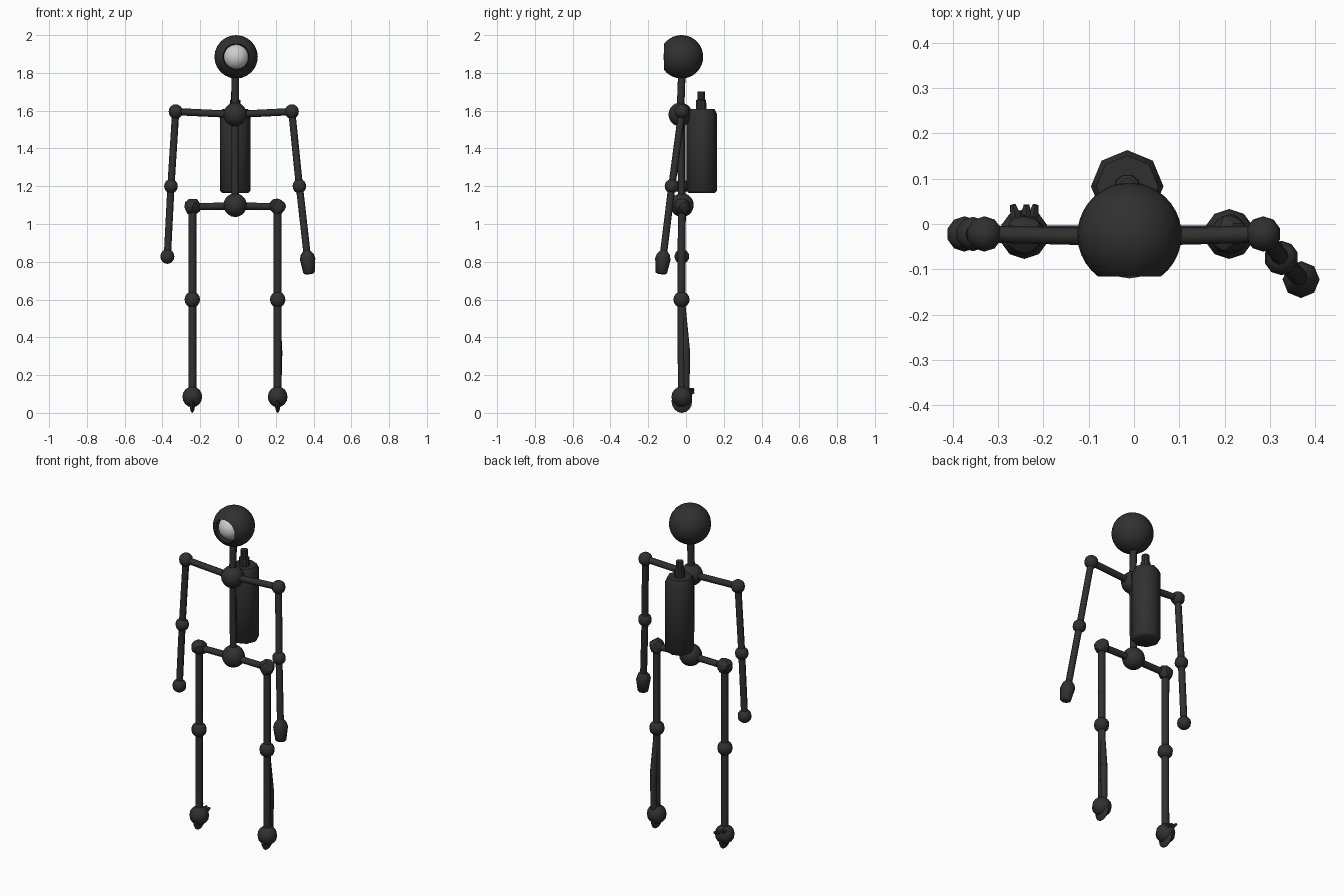
import bpy, math, random
from math import radians
from mathutils import Vector

random.seed(4)
old = bpy.data.objects.get("Cube")
if old:
    bpy.data.objects.remove(old)


def material(name, value):
    m = bpy.data.materials.new(name)
    m.use_nodes = True
    col = (value, value, value, 1)
    m.diffuse_color = col
    m.node_tree.nodes["Principled BSDF"].inputs["Base Color"].default_value = col
    return m


DARK = material("charcoal", 0.03)
PALE = material("pale_grey", 0.62)


def finish(name, mat=DARK, angle=50):
    ob = bpy.context.object
    ob.name = name
    ob.data.materials.append(mat)
    bpy.ops.object.transform_apply(location=False, rotation=False, scale=True)
    bpy.ops.object.shade_smooth_by_angle(angle=radians(angle))
    return ob


def ball(name, loc, r, seg=10, rings=8, scale=(1, 1, 1), mat=DARK):
    bpy.ops.mesh.primitive_uv_sphere_add(segments=seg, ring_count=rings, radius=r, location=loc)
    bpy.context.object.scale = scale
    return finish(name, mat)


def rod(name, a, b, r1=0.019, r2=None, sides=8):
    a, b = Vector(a), Vector(b)
    d = b - a
    bpy.ops.mesh.primitive_cone_add(vertices=sides, radius1=r1, radius2=r1 if r2 is None else r2,
                                    depth=d.length, location=(a + b) / 2)
    bpy.context.object.rotation_euler = d.to_track_quat('Z', 'Y').to_euler()
    return finish(name)


def lathe(name, profile, loc, rot=(0, 0, 0), sides=8, angle=35):
    """Spin (radius, height) points about the local z axis."""
    verts = [(r * math.cos(math.tau * i / sides), r * math.sin(math.tau * i / sides), h)
             for r, h in profile for i in range(sides)]
    faces = [(k * sides + i, k * sides + (i + 1) % sides,
              (k + 1) * sides + (i + 1) % sides, (k + 1) * sides + i)
             for k in range(len(profile) - 1) for i in range(sides)]
    faces += [tuple(reversed(range(sides))),
              tuple(range((len(profile) - 1) * sides, len(profile) * sides))]
    me = bpy.data.meshes.new(name)
    me.from_pydata(verts, [], faces)
    ob = bpy.data.objects.new(name, me)
    bpy.context.collection.objects.link(ob)
    bpy.ops.object.select_all(action='DESELECT')
    bpy.context.view_layer.objects.active = ob
    ob.select_set(True)
    ob.location, ob.rotation_euler = loc, rot
    return finish(name, angle=angle)


CX, CY = -0.015, -0.022

# Helmet: globe with an open front, local z pointing to the front
R = 0.115
globe = [(R * math.sin(radians(t)), -R * math.cos(radians(t))) for t in range(3, 146, 10)]
globe += [(0.085, 0.07), (0.069, 0.074), (0.062, 0.04)]
lathe("helmet", globe, (-0.01, -0.024, 1.885), (radians(90), 0, 0), 24, 50)
ball("visor", (-0.01, -0.049, 1.885), 0.071, 20, 14, mat=PALE)

# Trunk
chest = (CX, -0.03, 1.58)
pelvis = (CX, CY, 1.1)
ball("chest_joint", chest, 0.063, 14, 10)
ball("pelvis_joint", pelvis, 0.063, 14, 10)
rod("neck", chest, (CX, CY, 1.8), 0.02)
rod("spine", pelvis, chest, 0.019)

# Back tank with valve
lathe("tank", [(0.07, 1.165), (0.08, 1.175), (0.08, 1.585), (0.068, 1.61)],
      (CX, 0.083, 0), sides=8, angle=50)
lathe("tank_valve", [(0.03, 1.605), (0.028, 1.655), (0.021, 1.66), (0.021, 1.702)],
      (CX, 0.08, 0), sides=10)

# Arms: shoulder, elbow, wrist
arms = {
    "right": [(-0.33, CY, 1.595), (-0.355, CY, 1.2), (-0.374, CY, 0.828)],
    "left": [(0.285, CY, 1.595), (0.325, -0.075, 1.2), (0.368, -0.122, 0.82)],
}
for side, (shoulder, elbow, wrist) in arms.items():
    rod(side + "_collar", chest, shoulder)
    rod(side + "_upper_arm", shoulder, elbow)
    rod(side + "_forearm", elbow, wrist)
    ball(side + "_shoulder", shoulder, 0.039)
    ball(side + "_elbow", elbow, 0.038)

ball("right_hand", arms["right"][2], 0.039)
lathe("left_hand", [(0.022, -0.085), (0.03, -0.08), (0.041, -0.005), (0.034, 0.02), (0.014, 0.045)],
      arms["left"][2], (radians(-6), radians(-6), 0), 8, 50)

# Legs: hip, knee, foot
for side, x in (("right", -0.242), ("left", 0.21)):
    hip, knee, ankle = (x, CY, 1.092), (x, CY - 0.002, 0.6), (x, CY, 0.085)
    rod(side + "_hip_bar", (CX, CY, 1.095), hip)
    rod(side + "_thigh", hip, knee, 0.021)
    rod(side + "_shin", knee, ankle, 0.021)
    ball(side + "_knee", knee, 0.043)
    ball(side + "_foot", ankle, 0.055)
    ball(side + "_toe", (x, CY, 0.062), 0.062, 10, 8, (0.27, 0.88, 1))
    # Crumpled hip joint
    bpy.ops.mesh.primitive_ico_sphere_add(subdivisions=2, radius=0.044, location=hip)
    for v in bpy.context.object.data.vertices:
        v.co *= random.uniform(0.88, 1.1)
    finish(side + "_hip", angle=20)

# Trailing sleeve behind the left shin
rod("left_calf_upper", (0.21, -0.015, 0.58), (0.215, 0.002, 0.33), 0.012, 0.02)
rod("left_calf_lower", (0.215, 0.002, 0.33), (0.213, 0.002, 0.1), 0.02, 0.016)

# Small spurs on the back of the right foot
for dx, z in ((-0.025, 0.125), (0.005, 0.115), (0.025, 0.11)):
    rod("right_heel_spur", (-0.242 + dx * 0.6, 0.0, z - 0.01), (-0.242 + dx, 0.042, z), 0.018, 0.007, 6)
